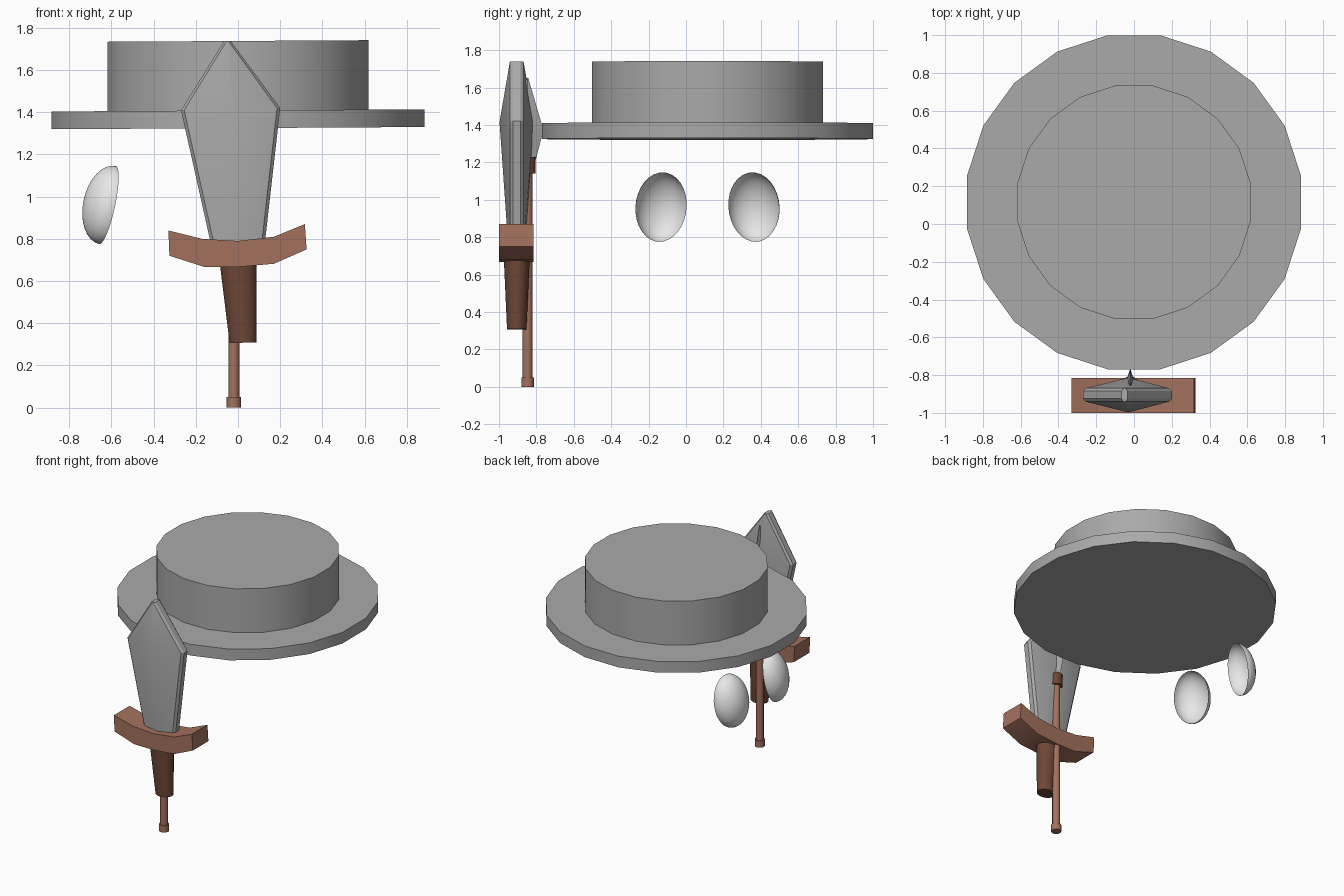
import bpy, bmesh, math
from mathutils import Matrix, Vector

if "Cube" in bpy.data.objects:
    bpy.data.objects.remove(bpy.data.objects["Cube"])


def material(name, r, g, b):
    m = bpy.data.materials.new(name)
    m.diffuse_color = (r, g, b, 1)
    m.use_nodes = True
    m.node_tree.nodes["Principled BSDF"].inputs["Base Color"].default_value = m.diffuse_color
    return m


GREY = material("grey", 0.40, 0.40, 0.40)
WHITE = material("white", 0.84, 0.84, 0.84)
BROWN = material("light_brown", 0.37, 0.165, 0.11)
DARK = material("dark_brown", 0.155, 0.062, 0.037)


def finish(name, bm, mat, angle=30):
    bmesh.ops.recalc_face_normals(bm, faces=bm.faces)
    me = bpy.data.meshes.new(name)
    bm.to_mesh(me)
    bm.free()
    me.materials.append(mat)
    ob = bpy.data.objects.new(name, me)
    bpy.context.collection.objects.link(ob)
    bpy.ops.object.select_all(action='DESELECT')
    ob.select_set(True)
    bpy.context.view_layer.objects.active = ob
    bpy.ops.object.shade_smooth_by_angle(angle=math.radians(angle))
    return ob


def loft(name, rings, mat, angle=30):
    """Skin a list of equal-length closed rings and cap both ends."""
    bm = bmesh.new()
    rows = [[bm.verts.new(p) for p in ring] for ring in rings]
    n = len(rows[0])
    for a, b in zip(rows, rows[1:]):
        for i in range(n):
            j = (i + 1) % n
            bm.faces.new((a[i], a[j], b[j], b[i]))
    bm.faces.new(rows[0])
    bm.faces.new(rows[-1])
    return finish(name, bm, mat, angle)


def ring(cx, cy, z, rx, ry, n, slope=0.0):
    pts = []
    for i in range(n):
        a = 2 * math.pi * (i + 0.5) / n
        x = cx + rx * math.cos(a)
        pts.append((x, cy + ry * math.sin(a), z + slope * x))
    return pts


# Hat: 20-sided brim and crown, very slightly tipped
for name, r, z0, z1 in (("hat_brim", 0.895, 1.325, 1.409),
                        ("hat_crown", 0.626, 1.405, 1.738)):
    loft(name, [ring(0, 0.115, z, r, r, 20, 0.006) for z in (z0, z1)], GREY)

# Sword blade: bevelled rim with a soft centre ridge, widest at the shoulder
SY = -0.905


def blade_section(left, right, mid, z_left, z_right, ridge, bevel):
    zm = (z_left + z_right) / 2
    return [(left, SY - 0.02, z_left), (left + bevel, SY - 0.036, z_left),
            (mid, SY - ridge, zm),
            (right - bevel, SY - 0.036, z_right), (right, SY - 0.02, z_right),
            (right, SY + 0.02, z_right), (right - bevel, SY + 0.036, z_right),
            (mid, SY + ridge, zm),
            (left + bevel, SY + 0.036, z_left), (left, SY + 0.02, z_left)]


loft("sword_blade", [
    blade_section(-0.125, 0.125, 0.0, 0.76, 0.76, 0.046, 0.015),
    blade_section(-0.27, 0.20, -0.03, 1.41, 1.42, 0.092, 0.015),
    blade_section(-0.066, -0.034, -0.05, 1.737, 1.738, 0.037, 0.012)], GREY)

# Sword guard: curved bar
guard_columns = [((-0.33, 0.84), (-0.325, 0.72)), ((-0.17, 0.80), (-0.16, 0.667)),
                 ((0.0, 0.79), (0.0, 0.667)), ((0.17, 0.81), (0.17, 0.682)),
                 ((0.317, 0.87), (0.325, 0.75))]
loft("sword_guard", [[(t[0], -1.0, t[1]), (t[0], -0.815, t[1]),
                      (b[0], -0.815, b[1]), (b[0], -1.0, b[1])]
                     for t, b in guard_columns], BROWN)

# Sword grip: tapered
loft("sword_grip", [ring(0.024, SY, 0.307, 0.065, 0.053, 16, 0.03),
                    ring(0.0, SY, 0.70, 0.09, 0.071, 16)], DARK)

# Spear: shaft, foot cap, collar and thin diamond head
PX, PY = -0.02, -0.847
for name, r, z0, z1, mat in (("spear_shaft", 0.027, 0.02, 1.16, BROWN),
                             ("spear_foot", 0.035, 0.0, 0.05, BROWN),
                             ("spear_collar", 0.043, 1.14, 1.228, DARK)):
    loft(name, [ring(PX, PY, z, r, r, 12) for z in (z0, z1)], mat, 35)


def diamond(z, hx, hy):
    return [(PX - hx, PY, z), (PX, PY - hy, z), (PX + hx, PY, z), (PX, PY + hy, z)]


loft("spear_head", [diamond(1.20, 0.024, 0.04), diamond(1.36, 0.026, 0.082),
                    diamond(1.41, 0.024, 0.074), diamond(1.65, 0.003, 0.004)], GREY)

# Eyes: open half-ellipsoid shells bulging toward -x, mirrored about the hat axis
for side, name in ((-1, "eye_front"), (1, "eye_back")):
    bm = bmesh.new()
    bmesh.ops.create_uvsphere(bm, u_segments=32, v_segments=16, radius=1)
    bmesh.ops.delete(bm, geom=[v for v in bm.verts if v.co.x > 1e-4], context='VERTS')
    place = (Matrix.Translation(Vector((-0.618, 0.115 + side * 0.247, 0.96)))
             @ Matrix.Rotation(-side * math.radians(15), 4, 'Z')
             @ Matrix.Rotation(math.radians(12), 4, 'Y')
             @ Matrix.Diagonal((0.115, 0.14, 0.189, 1)))
    bmesh.ops.transform(bm, matrix=place, verts=bm.verts)
    finish(name, bm, WHITE, 60)
